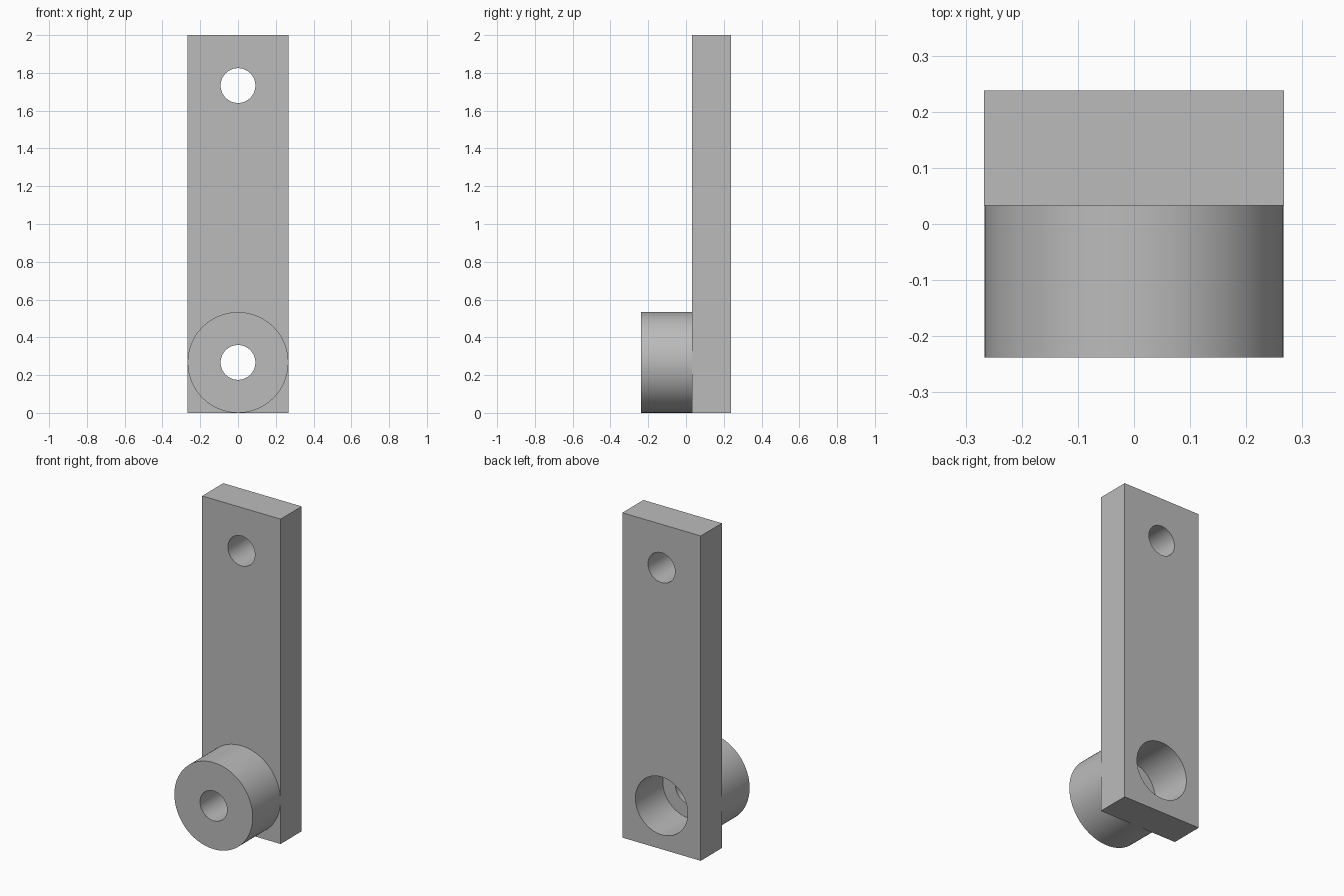
import bpy
import math

if "Cube" in bpy.data.objects:
    bpy.data.objects.remove(bpy.data.objects["Cube"], do_unlink=True)

HALF_W, HEIGHT = 0.267, 2.0
FRONT, FACE, BACK = -0.238, 0.033, 0.238   # boss front, plate front, plate back
PIVOT_Z = 0.267
HOLE_R, BORE_R, BORE_DEPTH = 0.092, 0.178, 0.267

grey = bpy.data.materials.new("plain grey")
grey.use_nodes = True
colour = (0.5, 0.5, 0.5, 1)
grey.diffuse_color = colour
grey.node_tree.nodes["Principled BSDF"].inputs["Base Color"].default_value = colour


def cylinder(name, radius, y0, y1, z):
    """Cylinder lying along y."""
    bpy.ops.mesh.primitive_cylinder_add(
        vertices=96, radius=radius, depth=y1 - y0,
        location=(0, (y0 + y1) / 2, z), rotation=(math.pi / 2, 0, 0))
    obj = bpy.context.object
    obj.name = name
    obj.data.materials.append(grey)
    return obj


def combine(target, tool, operation):
    """Apply a boolean and discard the tool."""
    tool.hide_render = True
    bpy.ops.object.select_all(action='DESELECT')
    bpy.context.view_layer.objects.active = target
    target.select_set(True)
    mod = target.modifiers.new(tool.name, 'BOOLEAN')
    mod.operation, mod.object, mod.solver = operation, tool, 'EXACT'
    bpy.ops.object.modifier_apply(modifier=mod.name)
    bpy.data.objects.remove(tool, do_unlink=True)


# Flat upright plate
bpy.ops.mesh.primitive_cube_add(size=1, location=(0, (FACE + BACK) / 2, HEIGHT / 2))
arm = bpy.context.object
arm.name = "lever_arm"
arm.scale = (2 * HALF_W, BACK - FACE, HEIGHT)
bpy.ops.object.transform_apply(location=True, rotation=True, scale=True)
arm.data.materials.append(grey)

# Round boss at the foot, sunk a little into the plate
combine(arm, cylinder("boss", HALF_W - 0.0005, FRONT, FACE + 0.05, PIVOT_Z), 'UNION')

# Wide bore from the back, then the two through holes
combine(arm, cylinder("bore", BORE_R, BACK - BORE_DEPTH, BACK + 0.1, PIVOT_Z), 'DIFFERENCE')
for z in (PIVOT_Z, HEIGHT - PIVOT_Z):
    combine(arm, cylinder("hole", HOLE_R, FRONT - 0.1, BACK + 0.1, z), 'DIFFERENCE')

# Smooth the round walls, keep the rims sharp
bpy.ops.object.select_all(action='DESELECT')
arm.select_set(True)
bpy.context.view_layer.objects.active = arm
bpy.ops.object.shade_smooth_by_angle(angle=math.radians(30))
